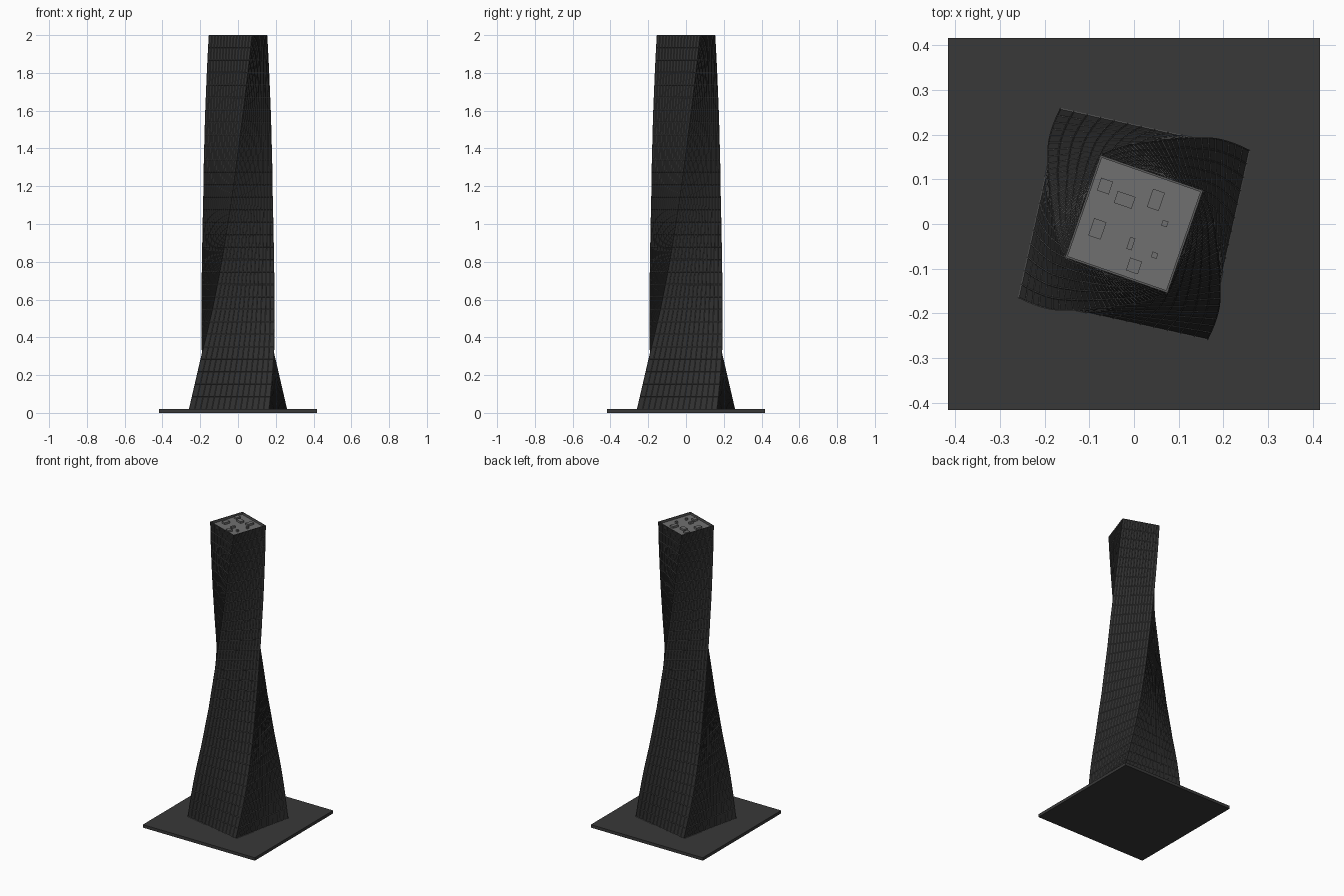
import bpy, bmesh, math
from mathutils import Vector, Matrix

if "Cube" in bpy.data.objects:
    bpy.data.objects.remove(bpy.data.objects["Cube"])

BASE_Z, TOP_Z = 0.02, 2.0
ANGLE0, TWIST = math.radians(-12.5), math.radians(83.4)
FLOORS, BAYS = 30, 14
# corner radius along the height fraction
TAPER = [(0, .308), (.08, .288), (.16, .268), (.27, .236), (.4, .208),
         (.55, .188), (.7, .179), (.85, .174), (1, .172)]


def material(name, g):
    m = bpy.data.materials.new(name)
    m.diffuse_color = (g, g, g, 1)
    m.use_nodes = True
    m.node_tree.nodes["Principled BSDF"].inputs["Base Color"].default_value = m.diffuse_color
    return m


def finish(bm, name, *mats):
    me = bpy.data.meshes.new(name)
    bm.to_mesh(me)
    bm.free()
    for m in mats:
        me.materials.append(m)
    ob = bpy.data.objects.new(name, me)
    bpy.context.collection.objects.link(ob)
    return ob


def box(name, centre, size, angle, mat):
    bm = bmesh.new()
    bmesh.ops.create_cube(bm, size=1, matrix=Matrix.Translation(centre)
                          @ Matrix.Rotation(angle, 4, 'Z') @ Matrix.Diagonal((*size, 1)))
    return finish(bm, name, mat)


def radius(t):
    for (a, ra), (b, rb) in zip(TAPER, TAPER[1:]):
        if t <= b:
            return ra + (rb - ra) * (t - a) / (b - a)
    return TAPER[-1][1]


def corners(r, angle, z):
    return [Vector((r * math.cos(angle + math.pi / 4 + k * math.pi / 2),
                    r * math.sin(angle + math.pi / 4 + k * math.pi / 2), z)) for k in range(4)]


def bridge(bm, lower, upper):
    n = len(lower)
    return [bm.faces.new((lower[i], lower[(i + 1) % n], upper[(i + 1) % n], upper[i]))
            for i in range(n)]


frame = material("frame_grey", .10)
glass = material("dark_glass", .03)
roof_mat = material("roof_grey", .16)
plaza = material("plaza_dark", .04)

# ground plate
box("ground_plate", (0, 0, .01), (.834, .834, .02), 0, plaza)

# twisted facade: grid of bays with recessed window panes
bm = bmesh.new()
prev, panels = None, []
for f in range(FLOORS + 1):
    t = f / FLOORS
    c = corners(radius(t), ANGLE0 + TWIST * t, BASE_Z + (TOP_Z - BASE_Z) * t)
    ring = [bm.verts.new(c[k].lerp(c[(k + 1) % 4], b / BAYS))
            for k in range(4) for b in range(BAYS)]
    if prev:
        panels += bridge(bm, prev, ring)
    prev = ring
bm.normal_update()
bmesh.ops.inset_individual(bm, faces=panels, thickness=.0022, depth=-.002)
for p in panels:
    p.material_index = 1
finish(bm, "twisted_facade", frame, glass)

# parapet rim and roof deck
TOP_ANGLE = ANGLE0 + TWIST
bm = bmesh.new()
loops = [[bm.verts.new(v) for v in corners(r, TOP_ANGLE, z)]
         for r, z in ((.172, 2.0), (.165, 2.0), (.165, 1.985))]
for a, b in zip(loops, loops[1:]):
    bridge(bm, a, b)
deck = bm.faces.new(loops[-1])
deck.material_index = 1
finish(bm, "roof_parapet", frame, roof_mat)

# rooftop plant units: x, y, width, depth
UNITS = [(-.065, .085, .028, .030), (-.021, .054, .042, .028), (.049, .054, .028, .043),
         (.069, .001, .013, .013), (-.082, -.011, .029, .041), (-.007, -.044, .012, .028),
         (.046, -.070, .013, .013), (0, -.094, .028, .030)]
for i, (x, y, w, d) in enumerate(UNITS):
    box(f"roof_unit_{i + 1}", (x, y, 1.991), (w, d, .014), TOP_ANGLE - math.pi / 2, roof_mat)
